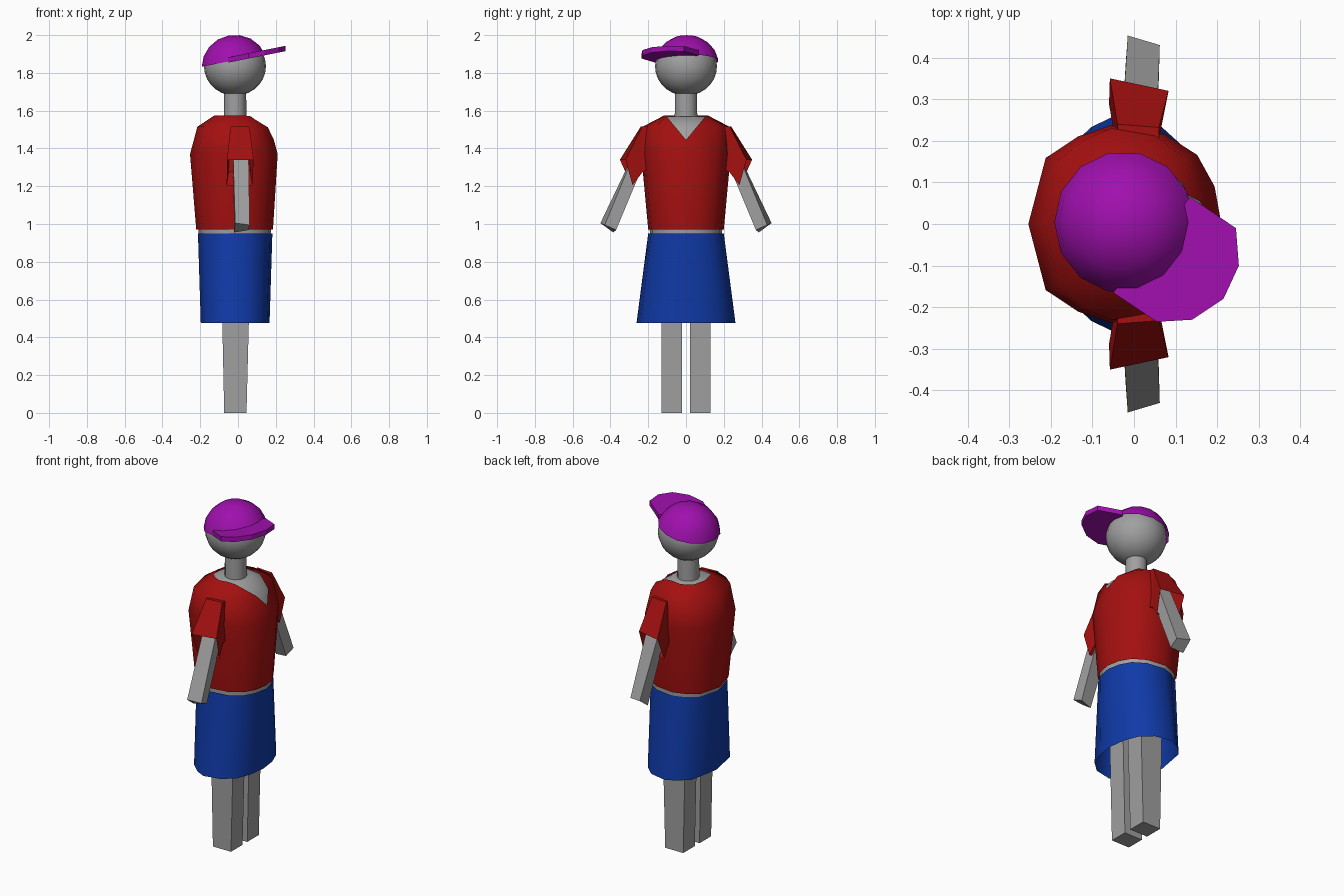
import bpy, bmesh
from math import sin, cos, radians, pi
from mathutils import Matrix, Vector

if "Cube" in bpy.data.objects:
    bpy.data.objects.remove(bpy.data.objects["Cube"])


def paint(name, rgb):
    m = bpy.data.materials.new(name)
    m.diffuse_color = (*rgb, 1)
    m.use_nodes = True
    m.node_tree.nodes["Principled BSDF"].inputs["Base Color"].default_value = m.diffuse_color
    return m


GREY = paint("grey", (0.35, 0.35, 0.35))
RED = paint("red", (0.37, 0.005, 0.005))
BLUE = paint("blue", (0.005, 0.042, 0.39))
PURPLE = paint("purple", (0.35, 0.005, 0.42))


def loft(name, rings, mat=GREY, caps=True, smooth=0):
    """Skin closed rings of equal point count."""
    bm = bmesh.new()
    vs = [[bm.verts.new(p) for p in r] for r in rings]
    n = len(rings[0])
    for a, b in zip(vs, vs[1:]):
        for i in range(n):
            j = (i + 1) % n
            bm.faces.new((a[i], a[j], b[j], b[i]))
    if caps:
        bm.faces.new(vs[0])
        bm.faces.new(vs[-1])
    bmesh.ops.remove_doubles(bm, verts=bm.verts, dist=0.0005)
    bmesh.ops.recalc_face_normals(bm, faces=bm.faces)
    me = bpy.data.meshes.new(name)
    bm.to_mesh(me)
    bm.free()
    ob = bpy.data.objects.new(name, me)
    bpy.context.collection.objects.link(ob)
    me.materials.append(mat)
    if smooth:
        bpy.ops.object.select_all(action='DESELECT')
        ob.select_set(True)
        bpy.context.view_layer.objects.active = ob
        bpy.ops.object.shade_smooth_by_angle(angle=radians(smooth))
    return ob


# Fourteen-sided body outline, back to front, mirrored in y
HALF = [(-1, 0), (-.82, .67), (-.48, .89), (-.15, 1), (.4, .92), (.75, .7), (.93, .38), (1, 0)]
OUTLINE = HALF + [(x, -y) for x, y in HALF[-2:0:-1]]


def body_ring(z, cx, rx, ry):
    return [(cx + rx * x, ry * y, z) for x, y in OUTLINE]


def circle(r, z, n):
    return [(r * cos(2 * pi * i / n), r * sin(2 * pi * i / n), z) for i in range(n)]


# Torso, showing at the waist and neckline
loft("torso", [body_ring(.85, -.015, .185, .19), body_ring(.97, -.018, .192, .192),
               body_ring(1.37, -.022, .222, .228), body_ring(1.505, -.025, .18, .215),
               body_ring(1.568, -.025, .095, .105)], smooth=65)

# Shirt shell with a V neckline at the front
shirt = [body_ring(.97, -.018, .203, .2), body_ring(1.37, -.022, .232, .237),
         body_ring(1.515, -.025, .19, .23), body_ring(1.575, -.025, .1, .115)]
for ring in shirt[2:]:
    ring[7] = (.19, 0, 1.445)
    ring[6], ring[8] = (.158, .055, 1.512), (.158, -.055, 1.512)
shirt[3][5], shirt[3][9] = (.06, .105, 1.572), (.06, -.105, 1.572)
loft("shirt", shirt, RED, caps=False, smooth=80)

# Skirt, open at both ends
loft("skirt", [body_ring(.475, -.015, .182, .262), body_ring(.95, -.015, .197, .2)],
     BLUE, caps=False, smooth=65)

# Limbs and sleeves on each side
for side, s in (("left", 1), ("right", -1)):
    def quad(*pts):
        return [(x, s * y, z) for x, y, z in pts]

    loft(side + "_leg", [
        quad((-.073, .022, 0), (.045, .022, 0), (.045, .13, 0), (-.073, .13, 0)),
        quad((-.092, .018, .9), (.068, .018, .9), (.068, .13, .9), (-.092, .13, .9))])
    loft(side + "_arm", [
        quad((-.015, .453, 1.005), (.062, .43, .995), (.055, .37, .968), (-.02, .385, .955)),
        quad((-.028, .25, 1.43), (.055, .25, 1.43), (.055, .19, 1.40), (-.028, .19, 1.40))])
    loft(side + "_sleeve", [
        quad((-.058, .35, 1.34), (.083, .32, 1.34), (.075, .283, 1.205), (-.06, .288, 1.205)),
        quad((-.04, .24, 1.515), (.06, .232, 1.515), (.065, .23, 1.275), (-.05, .23, 1.275)),
        quad((-.04, .17, 1.515), (.06, .17, 1.515), (.065, .17, 1.3), (-.05, .17, 1.3))],
        RED, caps=False)

# Neck and head
neck = loft("neck", [circle(.06, 1.55, 12), circle(.058, 1.71, 12)], smooth=40)
neck.location.x = -.015
bpy.ops.mesh.primitive_uv_sphere_add(segments=20, ring_count=14, radius=.164, location=(-.016, 0, 1.835))
head = bpy.context.object
head.name = "head"
head.scale.z = .95
head.data.materials.append(GREY)
bpy.ops.object.shade_smooth()

# Cap dome, tipped up at the front
dome = [circle(.174 * cos(radians(e)), .167 * sin(radians(e)), 14) for e in (11, 30, 50, 70, 90)]
tip = Matrix.Translation((-.018, .004, 1.834)) @ Matrix.Rotation(radians(-11), 4, 'Y')
loft("cap_dome", [[tip @ Vector(p) for p in r] for r in dome], PURPLE, caps=False, smooth=40)

# Cap brim, turned to the side and following the tilt
BRIM = [(-.05, -.165), (.055, -.235), (.14, -.23), (.215, -.18), (.252, -.1), (.245, -.01), (.135, .065)]
loft("cap_brim", [[(x, y, 1.873 + .2 * x + dz) for x, y in BRIM] for dz in (-.008, .02)], PURPLE)
